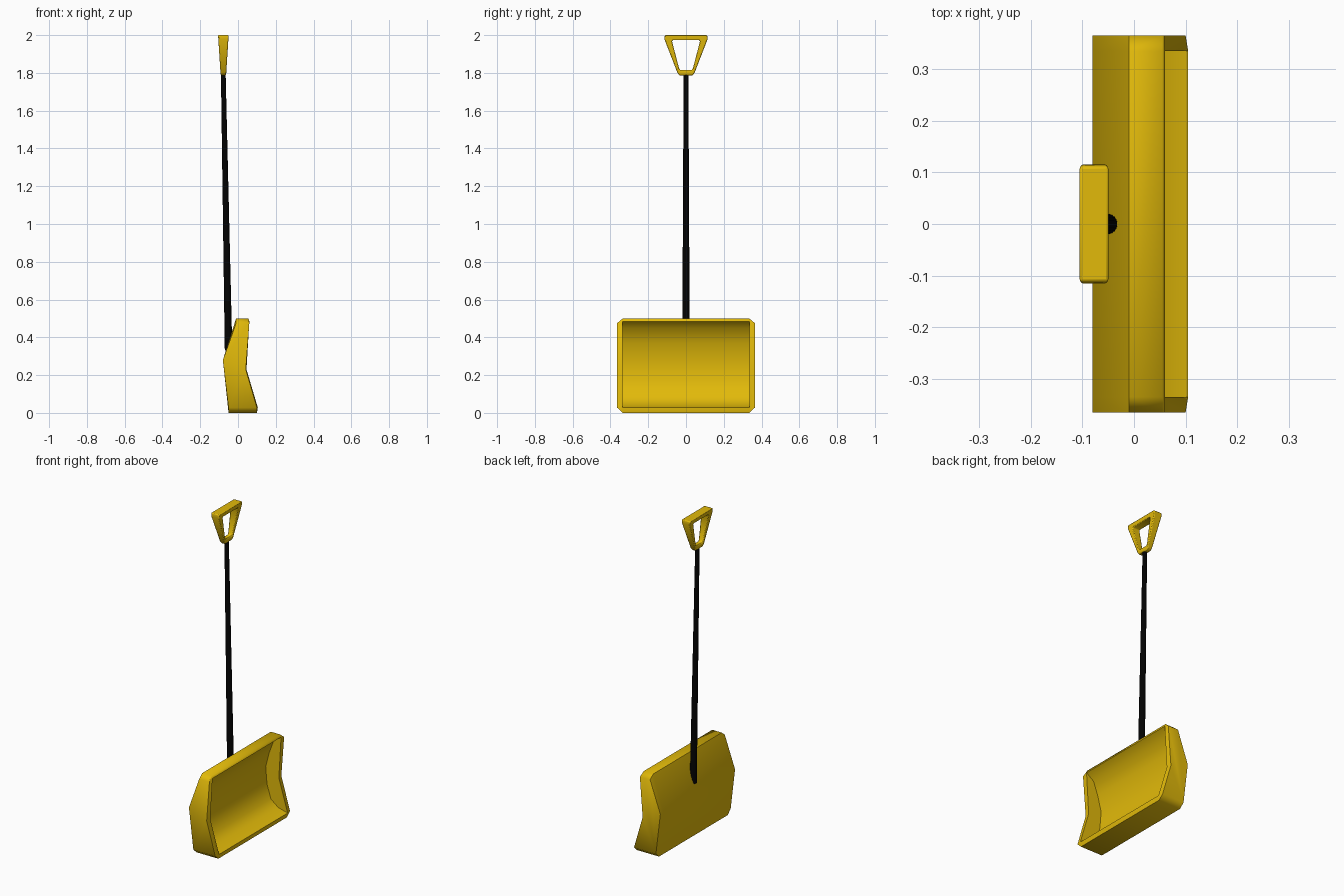
import bpy, bmesh, math
from mathutils import Vector

if "Cube" in bpy.data.objects:
    bpy.data.objects.remove(bpy.data.objects["Cube"])


def material(name, color):
    m = bpy.data.materials.new(name)
    m.diffuse_color = color
    m.use_nodes = True
    m.node_tree.nodes["Principled BSDF"].inputs["Base Color"].default_value = m.diffuse_color
    return m


yellow = material("yellow_plastic", (0.76, 0.49, 0.003, 1))
black = material("black_shaft", (0.001, 0.001, 0.001, 1))


def finish(bm, name, mat, angle):
    bmesh.ops.remove_doubles(bm, verts=bm.verts, dist=1e-5)
    bmesh.ops.recalc_face_normals(bm, faces=bm.faces)
    me = bpy.data.meshes.new(name)
    bm.to_mesh(me)
    bm.free()
    ob = bpy.data.objects.new(name, me)
    bpy.context.collection.objects.link(ob)
    me.materials.append(mat)
    bpy.ops.object.select_all(action='DESELECT')
    ob.select_set(True)
    bpy.context.view_layer.objects.active = ob
    bpy.ops.object.shade_smooth_by_angle(angle=math.radians(angle))
    return ob


def bridge(bm, a, b, closed=False):
    n = len(a)
    for i in range(n if closed else n - 1):
        j = (i + 1) % n
        bm.faces.new((a[i], a[j], b[j], b[i]))


# Scoop: side profile (x, z), a bent front rim and a deep hollow
outer = [(.105, .028), (.1, 0), (-.05, 0), (-.08, .28), (-.01, .5), (.055, .5), (.06, .485)]
rim_mid = (.045, .23)
hollow = [(.105, .028), (.04, .045), (-.01, .085), (-.036, .17), (-.045, .275),
          (-.02, .37), (.01, .45), (.06, .485)]
bm = bmesh.new()


def row(pts, y):
    return [bm.verts.new((x, y, z)) for x, z in pts]


ends = []
for s in (-1, 1):
    full = row(outer + [rim_mid], s * .335)
    # chamfered end cap
    cap = [(min(x, .1), min(max(z, .028), .475)) for x, z in outer]
    small = row(cap + [(.041, .23)], s * .365)
    bridge(bm, full, small, True)
    bm.faces.new(small)
    # inner side wall
    inner = row(hollow, s * .335)
    bm.faces.new(inner + row([rim_mid], s * .335))
    ends.append((full[:-1], inner))
bridge(bm, ends[0][0], ends[1][0])
bridge(bm, ends[0][1], ends[1][1])
finish(bm, "scoop", yellow, 66)

# Shaft: tapered rod leaning back, its foot buried in the scoop wall
low, high = Vector((-.05, 0, .33)), Vector((-.078, 0, 1.80))
axis = high - low
bm = bmesh.new()
bmesh.ops.create_cone(bm, cap_ends=True, segments=16, radius1=.02, radius2=.0125, depth=axis.length)
bmesh.ops.rotate(bm, verts=bm.verts, matrix=Vector((0, 0, 1)).rotation_difference(axis).to_matrix())
bmesh.ops.translate(bm, verts=bm.verts, vec=(low + high) / 2)
finish(bm, "shaft", black, 40)

# Grip: open trapezoid frame that gets thicker to the top
half_out = [(.035, 1.787), (.046, 1.802), (.115, 1.98), (.112, 2.0)]
half_in = [(.030, 1.815), (.037, 1.825), (.074, 1.967), (.070, 1.973)]
bm = bmesh.new()


def ring(half, side):
    pts = half + [(-y, z) for y, z in reversed(half)]
    return [bm.verts.new((-.0775 + side * (.0145 + .0135 * (z - 1.787) / .213), y, z)) for y, z in pts]


oa, ob_, ia, ib = ring(half_out, -1), ring(half_out, 1), ring(half_in, -1), ring(half_in, 1)
for a, b in ((oa, ob_), (ob_, ib), (ib, ia), (ia, oa)):
    bridge(bm, a, b, True)
grip = finish(bm, "grip", yellow, 75)
bev = grip.modifiers.new("soft_edges", 'BEVEL')
bev.width = .005
bev.segments = 2
bev.angle_limit = math.radians(60)
